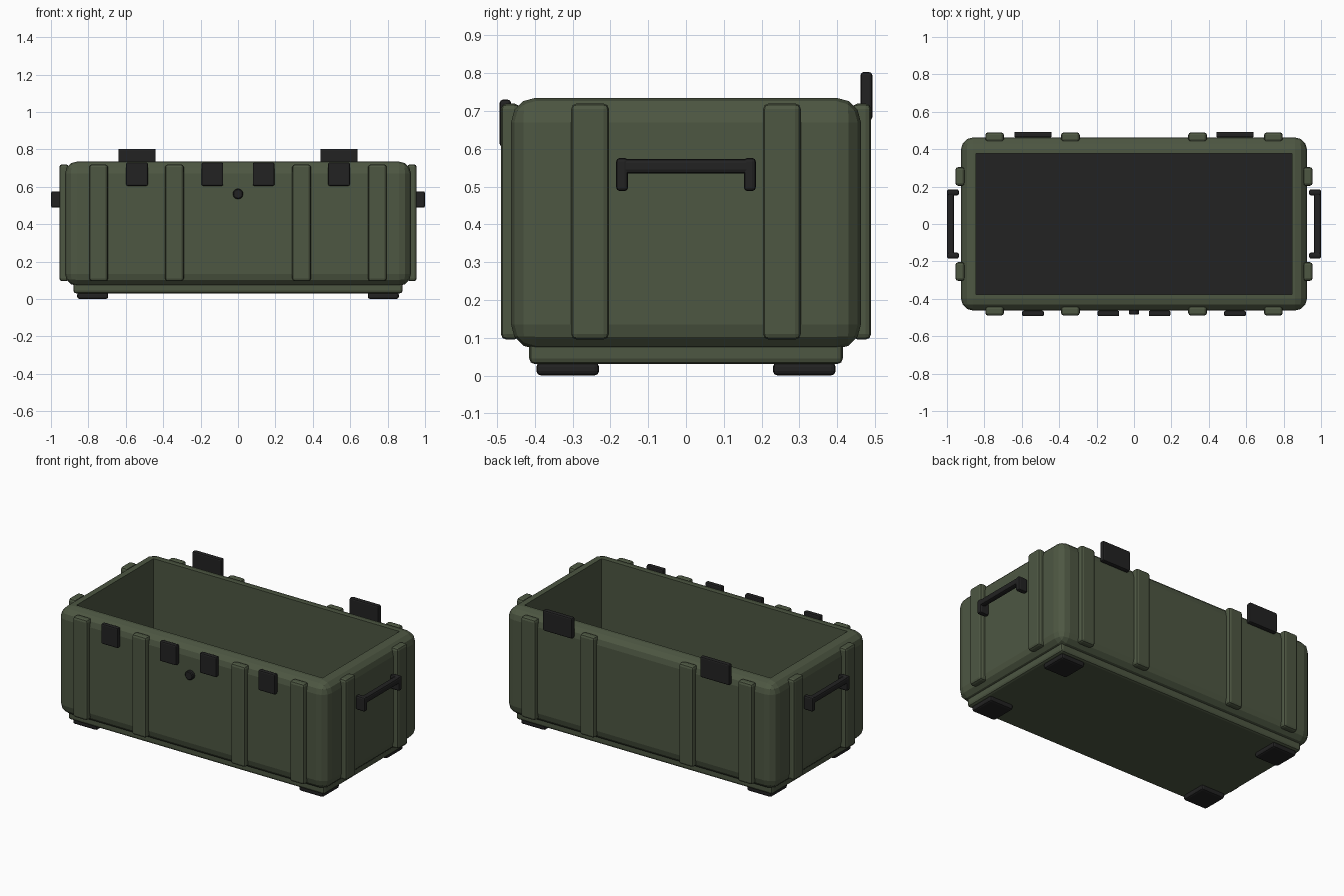
import bpy, bmesh, math
from mathutils import Vector

cube = bpy.data.objects.get("Cube")
if cube:
    bpy.data.objects.remove(cube, do_unlink=True)


def material(name, rgb):
    m = bpy.data.materials.new(name)
    m.use_nodes = True
    m.diffuse_color = (*rgb, 1)
    bsdf = m.node_tree.nodes["Principled BSDF"]
    bsdf.inputs["Base Color"].default_value = (*rgb, 1)
    bsdf.inputs["Roughness"].default_value = 0.7
    return m


GREEN = material("olive green", (0.075, 0.095, 0.055))
BLACK = material("black plastic", (0.016, 0.016, 0.016))


def finish(bm, name, mat):
    mesh = bpy.data.meshes.new(name)
    bm.to_mesh(mesh)
    bm.free()
    mesh.materials.append(mat)
    obj = bpy.data.objects.new(name, mesh)
    bpy.context.collection.objects.link(obj)
    return obj


def box(name, xs, ys, zs, mat, bevel=0.0, segments=2):
    """Axis-aligned box between the given limits, with rounded edges."""
    lo, hi = Vector((xs[0], ys[0], zs[0])), Vector((xs[1], ys[1], zs[1]))
    bm = bmesh.new()
    bmesh.ops.create_cube(bm, size=1)
    for v in bm.verts:
        v.co = Vector([(a + b) / 2 + c * (b - a) for a, b, c in zip(lo, hi, v.co)])
    if bevel:
        bmesh.ops.bevel(bm, geom=bm.edges[:], offset=bevel, segments=segments,
                        profile=0.5, affect='EDGES', clamp_overlap=True)
    return finish(bm, name, mat)


def span(center, half):
    return (center - half, center + half)


# Open tub: rounded outer block with a sharp rectangular cavity
tub = box("tub", (-0.925, 0.925), (-0.463, 0.463), (0.07, 0.735), GREEN, 0.065, 3)
cavity = box("cavity_cutter", (-0.845, 0.845), (-0.378, 0.378), (0.15, 1.0), GREEN)
cut = tub.modifiers.new("cavity", 'BOOLEAN')
cut.object = cavity
cut.solver = 'EXACT'
cavity.hide_render = True
cavity.hide_viewport = True
bpy.context.view_layer.update()
hollow = bpy.data.meshes.new_from_object(tub.evaluated_get(bpy.context.evaluated_depsgraph_get()))
tub.modifiers.clear()
tub.data = hollow
bpy.data.objects.remove(cavity, do_unlink=True)

# Dark floor pad and stepped base
box("floor_pad", (-0.845, 0.845), (-0.378, 0.378), (0.14, 0.16), BLACK)
box("base", (-0.88, 0.88), (-0.415, 0.415), (0.03, 0.1), GREEN, 0.015)

for sx, side in ((1, "left"), (-1, "right")):
    # Feet
    for sy, end in ((-1, "front"), (1, "back")):
        box(f"foot_{end}_{side}", span(sx * 0.777, 0.083), span(sy * 0.313, 0.083),
            (0, 0.035), BLACK, 0.012)

        # Ribs on the long walls
        for i, x in enumerate((0.34, 0.745)):
            box(f"rib_{end}_{side}_{i + 1}", span(sx * x, 0.05), span(sy * 0.465, 0.025),
                (0.095, 0.72), GREEN, 0.015)

        # Ribs on the short walls
        box(f"end_rib_{end}_{side}", span(sx * 0.93, 0.025), span(sy * 0.254, 0.05),
            (0.095, 0.72), GREEN, 0.015)

        # Handle brackets
        box(f"handle_bracket_{end}_{side}", span(sx * 0.968, 0.032), span(sy * 0.169, 0.016),
            (0.488, 0.576), BLACK, 0.01)

    # Handle grip
    box(f"handle_grip_{side}", span(sx * 0.981, 0.018), (-0.17, 0.17),
        (0.535, 0.573), BLACK, 0.01)

    # Front latches and rear hinge plate
    for i, x in enumerate((0.137, 0.54)):
        box(f"latch_{side}_{i + 1}", span(sx * x, 0.058), (-0.493, -0.463),
            (0.605, 0.73), BLACK, 0.008)
    box(f"hinge_plate_{side}", span(sx * 0.54, 0.1), (0.462, 0.493),
        (0.675, 0.803), BLACK, 0.008)

# Pressure valve knob on the front
bm = bmesh.new()
bmesh.ops.create_cone(bm, cap_ends=True, segments=12, radius1=0.028, radius2=0.028, depth=0.04)
rim = [e for e in bm.edges if abs(e.verts[0].co.z - e.verts[1].co.z) < 1e-4]
bmesh.ops.bevel(bm, geom=rim, offset=0.005, segments=1, affect='EDGES')
knob = finish(bm, "valve_knob", BLACK)
knob.rotation_euler.x = math.pi / 2
knob.location = (0, -0.465, 0.562)
